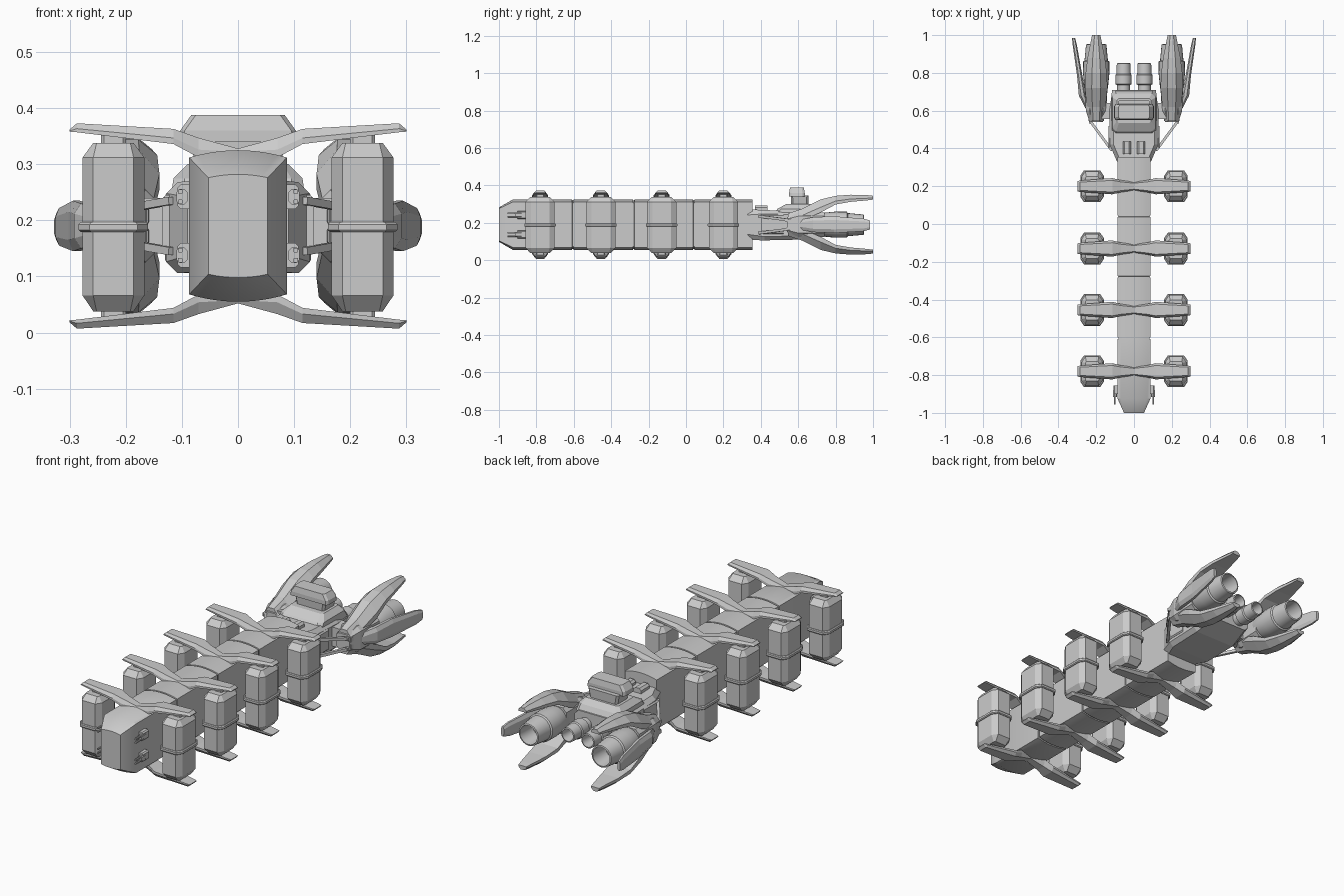
import bpy, bmesh, math
from mathutils import Vector

cube = bpy.data.objects.get("Cube")
if cube:
    bpy.data.objects.remove(cube, do_unlink=True)

GREY = (0.6, 0.6, 0.6, 1)
mat = bpy.data.materials.new("hull grey")
mat.use_nodes = True
mat.diffuse_color = GREY
mat.node_tree.nodes["Principled BSDF"].inputs["Base Color"].default_value = GREY

MID = 0.19                       # height of the ship's horizontal symmetry plane
ROWS = [-0.78, -0.455, -0.13, 0.2]  # stations of the cargo pods


def loft(name, rings, sides=(1,), flips=(1,), smooth=False):
    """Skin rings of points, repeated left/right (sides) and above/below MID (flips)."""
    bm = bmesh.new()
    for sx in sides:
        for sz in flips:
            loops = [[bm.verts.new((p[0] * sx, p[1], MID + (p[2] - MID) * sz)) for p in r]
                     for r in rings]
            n = len(loops[0])
            for a, b in zip(loops, loops[1:]):
                for i in range(n):
                    j = (i + 1) % n
                    bm.faces.new((a[i], a[j], b[j], b[i]))
            bm.faces.new(loops[0])
            bm.faces.new(loops[-1])
    bmesh.ops.recalc_face_normals(bm, faces=bm.faces)
    mesh = bpy.data.meshes.new(name)
    bm.to_mesh(mesh)
    bm.free()
    mesh.materials.append(mat)
    ob = bpy.data.objects.new(name, mesh)
    bpy.context.collection.objects.link(ob)
    if smooth:
        bpy.ops.object.select_all(action='DESELECT')
        ob.select_set(True)
        bpy.context.view_layer.objects.active = ob
        bpy.ops.object.shade_smooth_by_angle(angle=math.radians(30))
    return ob


BOTH = (1, -1)


def octagon(hu, hv, cu, cv):
    """Chamfered rectangle as (u, v) pairs."""
    return [(hu, cv - hv), (hu, hv - cv), (hu - cu, hv), (cu - hu, hv),
            (-hu, hv - cv), (-hu, cv - hv), (cu - hu, -hv), (hu - cu, -hv)]


def y_ring(y, cx, hx, z0, z1, cu=0.01, cv=0.01):
    return [(cx + u, y, (z0 + z1) / 2 + v) for u, v in octagon(hx, (z1 - z0) / 2, cu, cv)]


def z_ring(z, cx, cy, hx, hy, cu=0.019, cv=0.028):
    return [(cx + u, cy + v, z) for u, v in octagon(hx, hy, cu, cv)]


def box(name, cx, y0, y1, hx, z0, z1, c=0.006, **kw):
    return loft(name, [y_ring(y0, cx, hx, z0, z1, c, c), y_ring(y1, cx, hx, z0, z1, c, c)], **kw)


def lathe(name, cx, cz, profile, sides=BOTH, n=24):
    """Turn (y, radius) pairs about a fore-and-aft axis."""
    rings = []
    for y, r in profile:
        rings.append([(cx + r * math.cos(2 * math.pi * i / n), y,
                       cz + r * math.sin(2 * math.pi * i / n)) for i in range(n)])
    return loft(name, rings, sides=sides, smooth=True)


# Long spine with crowned top and bottom, tapered bow and section grooves
def spine_ring(y, hx, edge, crown):
    xs = [hx * (i / 5 - 1) for i in range(11)]
    top = [(x, y, MID + edge + (crown - edge) * (1 - (x / hx) ** 2)) for x in xs]
    return top + [(x, y, 2 * MID - z) for x, y, z in reversed(top)]


full = (0.087, 0.122, 0.135)
slim = (0.083, 0.117, 0.130)
spine = [spine_ring(-1.0, 0.053, 0.086, 0.092), spine_ring(-0.925, *full)]
for g in (-0.605, -0.28, 0.042):
    spine += [spine_ring(g - 0.004, *full), spine_ring(g - 0.003, *slim),
              spine_ring(g + 0.003, *slim), spine_ring(g + 0.004, *full)]
spine.append(spine_ring(0.355, *full))
loft("spine_hull", spine, smooth=True)

# Cargo pods, their waist bands, and the arms that clamp them
for k, cy in enumerate(ROWS, 1):
    loft(f"cargo_pod_{k}", [z_ring(0.038, 0.222, cy, 0.036, 0.052, 0.006, 0.008),
                            z_ring(0.066, 0.222, cy, 0.055, 0.078),
                            z_ring(0.312, 0.222, cy, 0.055, 0.078),
                            z_ring(0.338, 0.222, cy, 0.036, 0.052, 0.006, 0.008)], sides=BOTH)
    loft(f"pod_band_{k}", [z_ring(0.179, 0.222, cy, 0.058, 0.081),
                           z_ring(0.183, 0.222, cy, 0.062, 0.084),
                           z_ring(0.193, 0.222, cy, 0.062, 0.084),
                           z_ring(0.197, 0.222, cy, 0.058, 0.081)], sides=BOTH)
    arm = []
    for x, z0, z1, w in ((0, 0.318, 0.328, 0.022), (0.07, 0.312, 0.347, 0.032),
                         (0.115, 0.336, 0.363, 0.043), (0.287, 0.357, 0.373, 0.03),
                         (0.3, 0.358, 0.362, 0.027)):
        zm = z0 + (z1 - z0) * 0.4
        arm.append([(x, cy - w, z0), (x, cy - w, zm), (x, cy - w * 0.72, z1),
                    (x, cy + w * 0.72, z1), (x, cy + w, zm), (x, cy + w, z0)])
    loft(f"clamp_arm_{k}", arm, sides=BOTH, flips=BOTH)
    loft(f"pod_mount_{k}", [z_ring(0.33, 0.222, cy, 0.022, 0.022, 0.005, 0.005),
                            z_ring(0.356, 0.222, cy, 0.022, 0.022, 0.005, 0.005)],
         sides=BOTH, flips=BOTH)

# Twin-barrel bow turrets on the flanks
for dz in (0.052,):
    z = MID + dz
    box("bow_turret", 0.094, -0.9, -0.855, 0.014, z - 0.022, z + 0.022, sides=BOTH, flips=BOTH)
    box("turret_shield", 0.1, -0.915, -0.88, 0.01, z - 0.014, z + 0.014, sides=BOTH, flips=BOTH)
    for b in (-0.009, 0.009):
        box("turret_barrel", 0.103, -0.955, -0.9, 0.004, z + b - 0.004, z + b + 0.004, 0.001,
            sides=BOTH, flips=BOTH)

# Stern block
loft("stern_block", [y_ring(0.33, 0, 0.09, 0.108, 0.272, 0.02, 0.03),
                     y_ring(0.42, 0, 0.128, 0.106, 0.268, 0.02, 0.02),
                     y_ring(0.6, 0, 0.13, 0.11, 0.262, 0.02, 0.02),
                     y_ring(0.71, 0, 0.115, 0.145, 0.25, 0.02, 0.02)])
box("stern_side_plate", 0.122, 0.405, 0.52, 0.013, 0.14, 0.245, sides=BOTH)
box("nacelle_pylon", 0.14, 0.555, 0.64, 0.04, 0.145, 0.24, sides=BOTH)

# Stepped bridge above the stern
loft("bridge_base", [z_ring(0.24, 0, 0.585, 0.12, 0.125, 0.02, 0.02),
                     z_ring(0.275, 0, 0.59, 0.115, 0.1, 0.02, 0.02),
                     z_ring(0.3, 0, 0.6, 0.09, 0.065, 0.01, 0.01)])
loft("bridge_tower", [z_ring(0.29, 0, 0.608, 0.075, 0.045, 0.01, 0.01),
                      z_ring(0.345, 0, 0.608, 0.085, 0.048, 0.01, 0.01)])
loft("bridge_deck", [z_ring(0.34, 0, 0.593, 0.105, 0.042, 0.008, 0.012),
                     z_ring(0.36, 0, 0.593, 0.103, 0.042, 0.008, 0.012),
                     z_ring(0.388, 0, 0.593, 0.083, 0.037, 0.008, 0.012)])
# Deck housings between spine and bridge
box("deck_housing", 0.038, 0.37, 0.437, 0.021, 0.255, 0.292, 0.01, sides=BOTH)

# Engine nacelles: core, three armoured fins and nozzle
NX = 0.2
loft("nacelle_core", [y_ring(0.54, NX, 0.035, 0.15, 0.23),
                      y_ring(0.6, NX, 0.055, 0.125, 0.255, 0.02, 0.02),
                      y_ring(0.74, NX, 0.06, 0.125, 0.255, 0.02, 0.02)], sides=BOTH)
claw = []
for y, hx, z0, z1 in ((0.545, 0.04, 0.195, 0.25), (0.62, 0.05, 0.215, 0.275),
                      (0.72, 0.06, 0.255, 0.325), (0.8, 0.056, 0.298, 0.344),
                      (0.88, 0.046, 0.312, 0.35), (0.97, 0.028, 0.32, 0.348),
                      (1.0, 0.022, 0.324, 0.344)):
    zm = z0 + (z1 - z0) * 0.4
    claw.append([(NX - hx, y, z0), (NX - hx, y, zm), (NX - hx * 0.4, y, z1),
                 (NX + hx * 0.4, y, z1), (NX + hx, y, zm), (NX + hx, y, z0)])
loft("claw_fin", claw, sides=BOTH, flips=BOTH)
loft("outer_fin", [y_ring(0.6, 0.238, 0.012, 0.165, 0.215, 0.006, 0.015),
                   y_ring(0.68, 0.272, 0.02, 0.15, 0.23, 0.012, 0.018),
                   y_ring(0.79, 0.288, 0.014, 0.145, 0.235, 0.008, 0.02),
                   y_ring(0.95, 0.314, 0.011, 0.155, 0.222, 0.006, 0.015),
                   y_ring(0.985, 0.32, 0.008, 0.165, 0.212, 0.004, 0.012)], sides=BOTH)
lathe("main_engine", NX, MID, [(0.68, 0.045), (0.72, 0.062), (0.8, 0.07), (0.86, 0.069),
                               (0.865, 0.062), (0.95, 0.054), (0.952, 0.047), (0.86, 0.04)])

# Central pair of small engines
lathe("inner_engine", 0.055, MID, [(0.69, 0.034), (0.735, 0.034), (0.74, 0.042), (0.79, 0.043),
                                   (0.795, 0.038), (0.85, 0.036), (0.852, 0.03), (0.79, 0.026)])


# Braces from stern to nacelles
def strut(name, a, b, t):
    a, b = Vector(a), Vector(b)
    d = (b - a).normalized()
    u = d.cross(Vector((0, 0, 1))).normalized() * t
    v = d.cross(u).normalized() * t
    loft(name, [[p + u + v, p + u - v, p - u - v, p - u + v] for p in (a, b)],
         sides=BOTH, flips=BOTH)


strut("nacelle_brace", (0.118, 0.39, 0.235), (0.232, 0.545, 0.215), 0.007)
strut("nacelle_link", (0.228, 0.53, 0.215), (0.242, 0.63, 0.21), 0.008)
